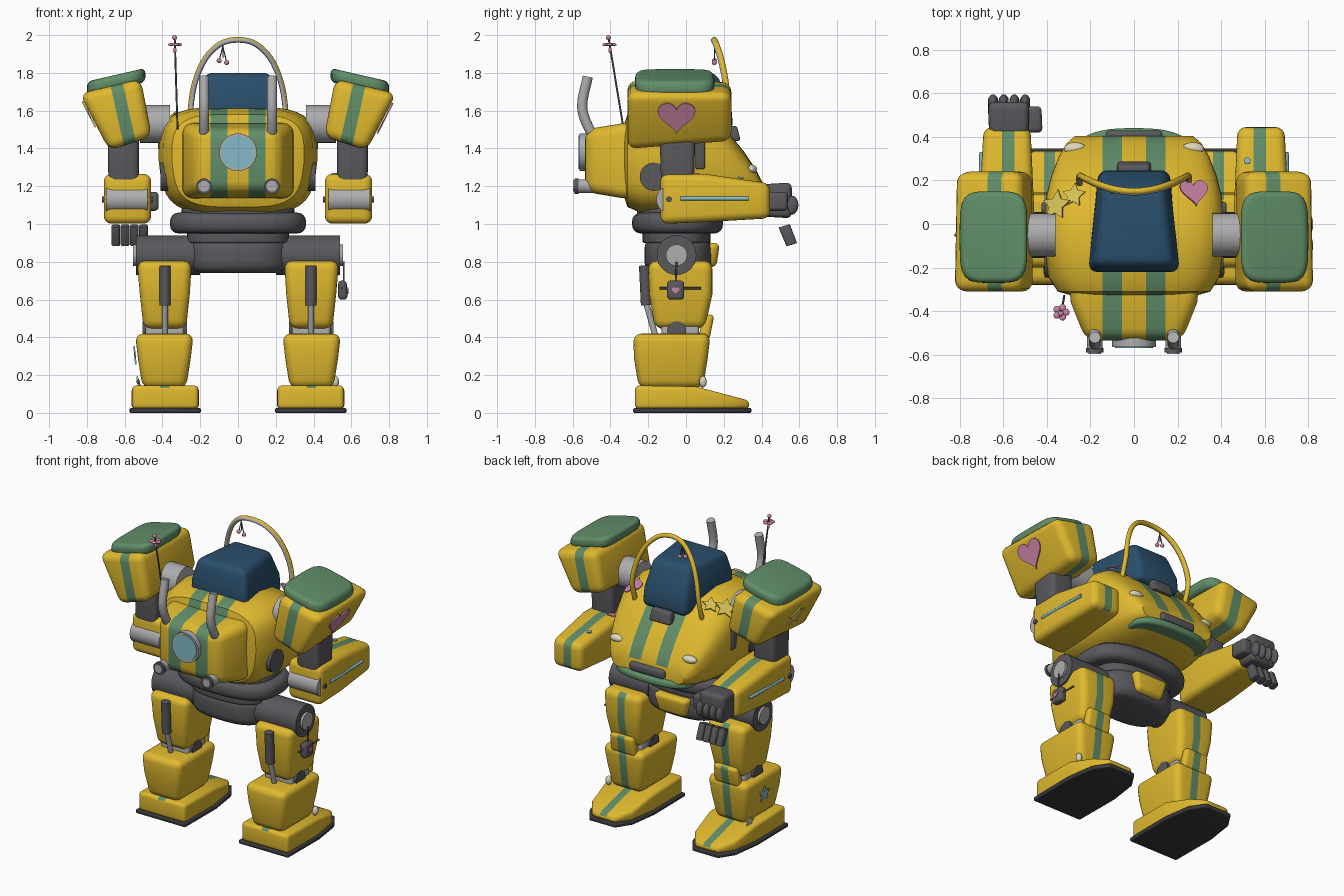
import bpy, bmesh
from math import sin, cos, pi
from mathutils import Vector, Matrix

if "Cube" in bpy.data.objects:
    bpy.data.objects.remove(bpy.data.objects["Cube"])


def material(name, *rgb):
    m = bpy.data.materials.new(name)
    m.use_nodes = True
    m.diffuse_color = (*rgb, 1)
    m.node_tree.nodes["Principled BSDF"].inputs["Base Color"].default_value = (*rgb, 1)
    return m


YELLOW = material("body yellow", .75, .49, .028)
GREEN = material("stripe green", .12, .27, .14)
DARK = material("dark grey", .1, .098, .108)
GREY = material("light grey", .42, .42, .43)
NAVY = material("cabin navy", .023, .078, .15)
SKY = material("pale blue", .24, .5, .58)
PINK = material("pink", .62, .24, .4)
CREAM = material("lamp cream", .71, .67, .5)
STAR = material("star yellow", .68, .55, .1)
SOLE = material("sole black", .042, .042, .046)


def finish(bm, name, mat, mirror=False, stripes=(), rule=None, tilt=0):
    """Cut stripes (centre x, half width, height), smooth, and link."""
    bm.normal_update()
    no = Vector((1, 0, -tilt))
    for c, w, z in stripes:
        for s in (-w, w):
            geom = bm.verts[:] + bm.edges[:] + bm.faces[:]
            bmesh.ops.bisect_plane(bm, geom=geom, plane_co=(c + s, 0, z), plane_no=no)
    bm.normal_update()
    for f in bm.faces:
        f.smooth = True
        m = f.calc_center_median()
        inside = any(abs((m - Vector((c, 0, z))).dot(no)) < w for c, w, z in stripes)
        f.material_index = int(inside and (rule is None or rule(m, f.normal)))
    for e in bm.edges:
        e.smooth = e.calc_face_angle(0) < .6
    me = bpy.data.meshes.new(name)
    bm.to_mesh(me)
    bm.free()
    me.materials.append(mat)
    me.materials.append(GREEN)
    ob = bpy.data.objects.new(name, me)
    bpy.context.collection.objects.link(ob)
    if mirror:
        ob.modifiers.new("Mirror", "MIRROR")
    return ob


def loft(name, mat, rings, bevel=0, **kw):
    """Skin matching rings, cap both ends and round the sharp edges."""
    bm = bmesh.new()
    vs = [[bm.verts.new(p) for p in r] for r in rings]
    n = len(vs[0])
    for a, b in zip(vs, vs[1:]):
        for i in range(n):
            bm.faces.new((a[i], a[(i + 1) % n], b[(i + 1) % n], b[i]))
    bm.faces.new(vs[0])
    bm.faces.new(vs[-1])
    bmesh.ops.recalc_face_normals(bm, faces=bm.faces[:])
    if bevel:
        sharp = [e for e in bm.edges if e.calc_face_angle(0) > .5]
        bmesh.ops.bevel(bm, geom=sharp, offset=bevel, segments=4, profile=.5,
                        affect='EDGES', clamp_overlap=True)
    return finish(bm, name, mat, **kw)


def flat(z, x0, x1, y0, y1):
    return [(x0, y0, z), (x1, y0, z), (x1, y1, z), (x0, y1, z)]


def upright(y, x0, x1, z0, z1):
    return [(x0, y, z0), (x1, y, z0), (x1, y, z1), (x0, y, z1)]


def oval(rx, ry, power=2, n=48):
    pts = []
    for i in range(n):
        c, s = cos(2 * pi * i / n), sin(2 * pi * i / n)
        k = (abs(c) ** power + abs(s) ** power) ** (-1 / power)
        pts.append((rx * k * c, ry * k * s))
    return pts


def puck(name, mat, y, rx, ry, z0, z1, bevel):
    loft(name, mat, [[(a, y + b, z) for a, b in oval(rx, ry, 2.6)] for z in (z0, z1)], bevel)


def cyl(name, mat, p, q, r, r2=None, mirror=False):
    p, q = Vector(p), Vector(q)
    bm = bmesh.new()
    mtx = Matrix.Translation((p + q) / 2) @ (q - p).to_track_quat('Z', 'Y').to_matrix().to_4x4()
    bmesh.ops.create_cone(bm, cap_ends=True, segments=28, radius1=r,
                          radius2=r if r2 is None else r2, depth=(q - p).length, matrix=mtx)
    return finish(bm, name, mat, mirror)


def ball(name, mat, c, size, mirror=False):
    bm = bmesh.new()
    bmesh.ops.create_uvsphere(bm, u_segments=20, v_segments=12, radius=1,
                              matrix=Matrix.Translation(c) @ Matrix.Diagonal((*size, 1)))
    return finish(bm, name, mat, mirror)


def tube(name, mat, pts, r, ref, mirror=False):
    """Round tube through points, smoothed as a spline."""
    p = [Vector(v) for v in pts]
    p = [2 * p[0] - p[1]] + p + [2 * p[-1] - p[-2]]
    path = []
    for a, b, c, d in zip(p, p[1:], p[2:], p[3:]):
        for t in (0, .25, .5, .75):
            path.append(b + (c - a) * t / 2 + (2*a - 5*b + 4*c - d) * t*t / 2
                        + (3*b - a - 3*c + d) * t**3 / 2)
    path.append(p[-2])
    rings = []
    for i, v in enumerate(path):
        t = path[min(i + 1, len(path) - 1)] - path[max(i - 1, 0)]
        u = t.cross(Vector(ref)).normalized()
        w = t.cross(u).normalized()
        rings.append([v + u * a + w * b for a, b in oval(r, r, 2, 14)])
    return loft(name, mat, rings, mirror=mirror)


def plate(name, mat, outline, centre, normal, up=(0, 0, 1), thick=.008):
    n = Vector(normal).normalized()
    u = Vector(up).cross(n).normalized()
    v = n.cross(u)
    c = Vector(centre)
    return loft(name, mat, [[c + u * a + v * b + n * h for a, b in outline] for h in (0, thick)])


def heart(r):
    ts = [2 * pi * i / 36 for i in range(36)]
    return [(r * sin(t)**3, r * (13*cos(t) - 5*cos(2*t) - 2*cos(3*t) - cos(4*t)) / 16) for t in ts]


def star(r):
    return [((r if i % 2 == 0 else r * .5) * sin(i * pi / 5),
             (r if i % 2 == 0 else r * .5) * cos(i * pi / 5)) for i in range(10)]


# Torso: rounded sections from back to sloping hood
sections = [(-.33, .28, 1.15, 1.52), (-.31, .35, 1.09, 1.58), (-.24, .395, 1.06, 1.61),
            (-.05, .42, 1.05, 1.62), (.12, .405, 1.05, 1.58), (.22, .38, 1.06, 1.49),
            (.31, .345, 1.08, 1.38), (.37, .31, 1.1, 1.29), (.405, .27, 1.12, 1.22)]
rings = []
for y, w, lo, hi in sections:
    rings.append([(a * (1 + .16 * min(b, 0) / (hi - lo)), y, (lo + hi) / 2 + b)
                  for a, b in oval(w, (hi - lo) / 2, 3.8, 64)])
twin = [(-.1, .045, 0), (.1, .045, 0)]
loft("torso", YELLOW, rings, stripes=twin, rule=lambda c, n: c.z > 1.2)
loft("backpack", YELLOW, [upright(-.25, -.3, .3, 1.13, 1.54), upright(-.36, -.29, .29, 1.14, 1.53),
     upright(-.535, -.22, .22, 1.17, 1.5)], .055, stripes=twin)
cyl("porthole_ring", GREY, (0, -.5, 1.38), (0, -.565, 1.38), .1)
cyl("porthole_glass", SKY, (0, -.56, 1.38), (0, -.57, 1.38), .088)
tube("exhaust_pipe", GREY, [(.18, -.46, 1.44), (.18, -.51, 1.5), (.18, -.55, 1.62), (.18, -.52, 1.78)],
     .027, (1, 0, 0), True)
cyl("nozzle", GREY, (.18, -.48, 1.2), (.18, -.57, 1.2), .036, mirror=True)
cyl("nozzle_ring", DARK, (.18, -.57, 1.2), (.18, -.59, 1.2), .041, mirror=True)
cyl("nozzle_cap", GREY, (.18, -.58, 1.2), (.18, -.597, 1.2), .029, mirror=True)

# Cabin, roll bar and hood fittings
loft("cabin", NAVY, [[(-.21, -.22, 1.5), (.21, -.22, 1.5), (.165, .25, 1.5), (-.165, .25, 1.5)],
     [(-.21, -.22, 1.66), (.21, -.22, 1.66), (.16, .24, 1.62), (-.16, .24, 1.62)],
     [(-.18, -.19, 1.8), (.18, -.19, 1.8), (.14, .16, 1.8), (-.14, .16, 1.8)]], .04)
half = [(.25, .18, 1.48), (.25, .22, 1.62), (.225, .21, 1.76), (.17, .185, 1.88), (.09, .16, 1.955)]
arch = half + [(0, .15, 1.975)] + [(-x, y, z) for x, y, z in reversed(half)]
tube("roll_bar", YELLOW, arch, .015, (0, 1, 0))
tube("roll_bar_liner", GREY, [(x * .99, y - .008, z - .002) for x, y, z in arch], .011, (0, 1, 0))
loft("hood_vent", DARK, [flat(1.44, -.08, .08, .22, .29), flat(1.52, -.07, .07, .22, .27)], .015)
ball("headlight", CREAM, (.27, .345, 1.29), (.052, .03, .025), True)
puck("bumper", GREEN, .3, .28, .14, 1.09, 1.14, .02)
loft("winch", DARK, [flat(1.14, -.13, .13, .36, .43), flat(1.2, -.13, .13, .36, .43)], .02)
plate("hood_heart", PINK, heart(.07), (.275, .15, 1.565), (.4, .35, .85), (0, 1, 0))
plate("hood_star_large", STAR, star(.075), (-.355, .085, 1.555), (-.5, .25, .8), (0, 1, 0))
plate("hood_star_small", STAR, star(.06), (-.275, .13, 1.575), (-.35, .3, .85), (0, 1, 0))
cyl("charm_cord", DARK, (-.08, .155, 1.95), (-.08, .15, 1.88), .003)
for x, z in ((-.1, 1.865), (-.06, 1.855)):
    cyl("charm_stem", DARK, (-.08, .15, 1.94), (x, .15, z), .003)
    ball("charm_cherry", PINK, (x, .15, z), (.013,) * 3)

# Antenna with flower
cyl("antenna", DARK, (-.32, -.33, 1.5), (-.335, -.41, 1.985), .005)
ball("antenna_tip", PINK, (-.336, -.411, 1.987), (.013,) * 3)
for i in range(5):
    ball("petal", PINK, (-.335 + .023 * cos(i * 2 * pi / 5), -.405 + .023 * sin(i * 2 * pi / 5), 1.95),
         (.016, .016, .008))
ball("petal_core", PINK, (-.334, -.402, 1.92), (.009, .009, .015))

# Waist and pelvis
puck("waist_collar", DARK, -.04, .3, .22, 1.03, 1.09, .02)
puck("waist_ring", DARK, -.045, .36, .24, .95, 1.06, .045)
puck("waist_neck", DARK, -.05, .27, .18, .9, .97, .01)
puck("pelvis", DARK, -.04, .265, .18, .74, .93, .06)
loft("pelvis_guard", YELLOW, [flat(.77, -.1, .1, .08, .16), flat(.9, -.13, .13, .08, .18)], .03)

# Arms
cyl("shoulder_joint", GREY, (.36, -.05, 1.53), (.52, -.05, 1.53), .1, mirror=True)
cyl("side_vent", DARK, (.34, -.17, 1.25), (.41, -.17, 1.25), .075, mirror=True)
loft("side_grille", DARK, [flat(1.29, .34, .415, .05, .1), flat(1.44, .34, .425, .05, .1)], .01, mirror=True)
loft("shoulder", YELLOW, [[(.455, y, 1.46), (.68, y, 1.385), (.84, y, 1.69), (.515, y, 1.77)]
     if y < .1 else [(.46, y, 1.49), (.69, y, 1.43), (.83, y, 1.69), (.515, y, 1.76)]
     for y in (-.31, .24)], .05, mirror=True, stripes=[(.605, .034, 1.57)], tilt=.22)
loft("shoulder_pad", GREEN, [[(.645 + a, -.06 + b, z - .23 * a) for a, b in oval(.155, .21, 4.5)]
     for z in (1.715, 1.79)], .028, mirror=True)
loft("upper_arm", DARK, [flat(1.15, .525, .685, -.13, .04), flat(1.48, .525, .69, -.14, .05)], .03, mirror=True)
loft("forearm", YELLOW, [upright(-.135, .46, .71, 1, 1.265), upright(.1, .46, .71, 1.01, 1.265),
     upright(.445, .475, .69, 1.03, 1.215)], .04, mirror=True,
     stripes=[(.577, .028, 0)], rule=lambda c, n: n.z > .3 or n.y > .5)
cyl("elbow", GREY, (.48, -.085, 1.13), (.7, -.085, 1.13), .072, mirror=True)
cyl("elbow_pin", DARK, (.45, -.09, 1.13), (.72, -.09, 1.13), .015, mirror=True)
cyl("arm_light", SKY, (.708, -.03, 1.135), (.699, .33, 1.135), .011, mirror=True)
loft("hand", DARK, [upright(.4, -.665, -.485, 1.04, 1.21), upright(.56, -.67, -.48, 1.03, 1.22)], .03)
loft("thumb", DARK, [upright(.42, -.5, -.42, 1.07, 1.17), upright(.54, -.5, -.425, 1.07, 1.17)], .02)
for i in range(4):
    x = -.647 + i * .049
    ball("knuckle", DARK, (x, .56, 1.1), (.023, .035, .05))
    loft("finger", DARK, [[(x + a, .52 + b, .99 + .3 * b) for a, b in oval(.023, .03, 4, 20)],
         [(x + a, .56 + b, .89 + .3 * b) for a, b in oval(.023, .028, 4, 20)]], .01)
plate("shoulder_heart", PINK, heart(.1), (.782, -.05, 1.575), (.89, 0, -.45))
plate("shoulder_star", STAR, star(.085), (-.782, -.05, 1.575), (-.89, 0, -.45))
plate("arm_heart", PINK, heart(.025), (.52, .05, 1.263), (0, 0, 1), (0, 1, 0))
plate("arm_dot", SKY, oval(.015, .015), (.52, .29, 1.241), (0, .14, 1), (0, 1, 0))

# Legs
front = dict(mirror=True, stripes=[(.387, .027, 0)], rule=lambda c, n: n.y > .35)
cyl("hip", DARK, (.2, -.05, .835), (.54, -.05, .835), .105, mirror=True)
cyl("hip_cap", GREY, (.53, -.05, .835), (.555, -.05, .835), .057, mirror=True)
loft("thigh", YELLOW, [flat(.445, .275, .5, -.165, .1), flat(.63, .255, .52, -.195, .14),
     flat(.805, .245, .535, -.2, .14)], .045, **front)
cyl("piston", DARK, (.387, -.22, .78), (.387, -.21, .57), .029, mirror=True)
cyl("piston_rod", GREY, (.387, -.21, .58), (.387, -.16, .4), .016, mirror=True)
loft("knee", GREY, [flat(.38, .285, .49, -.13, .07), flat(.47, .285, .49, -.13, .07)], .02, mirror=True)
cyl("knee_pin", DARK, (.27, -.05, .435), (.505, -.05, .435), .05, mirror=True)
loft("knee_cap", YELLOW, [flat(.39, .295, .48, .06, .125), flat(.52, .3, .475, .1, .15)], .022, **front)
loft("shin", YELLOW, [flat(.13, .275, .505, -.25, .09), flat(.29, .25, .53, -.275, .115),
     flat(.42, .235, .545, -.28, .13)], .045, **front)


def foot(grow, lo, drop):
    parts = [(-.27, .175, .145), (.05, .178, .14), (.24, .15, .09), (.335, .085, .065)]
    return [upright(y * (1 + grow / 2), .385 - w - grow * .15, .385 + w + grow * .15, lo, z if drop is None else drop)
            for y, w, z in parts]


loft("foot", YELLOW, foot(0, .02, None), .03, mirror=True, stripes=[(.387, .025, 0)],
     rule=lambda c, n: n.z > .3)
loft("sole", SOLE, foot(.07, 0, .026), .008, mirror=True)
plate("shin_star", SKY, star(.055), (-.541, -.06, .3), (-1, 0, -.1))
plate("ankle_star", CREAM, star(.035), (-.523, .07, .16), (-.9, .2, -.2))
ball("ankle_shell", CREAM, (.515, .09, .165), (.02, .02, .03))

# Hanging hip charm
cyl("hip_cord", DARK, (.56, -.05, .8), (.56, -.055, .69), .005)
cyl("hip_bar", DARK, (.55, -.14, .66), (.55, .08, .66), .006)
loft("hip_pouch", DARK, [flat(.6, .53, .58, -.1, -.01), flat(.7, .53, .575, -.1, -.01)], .018)
plate("pouch_heart", PINK, heart(.02), (.576, -.055, .65), (1, 0, 0))
